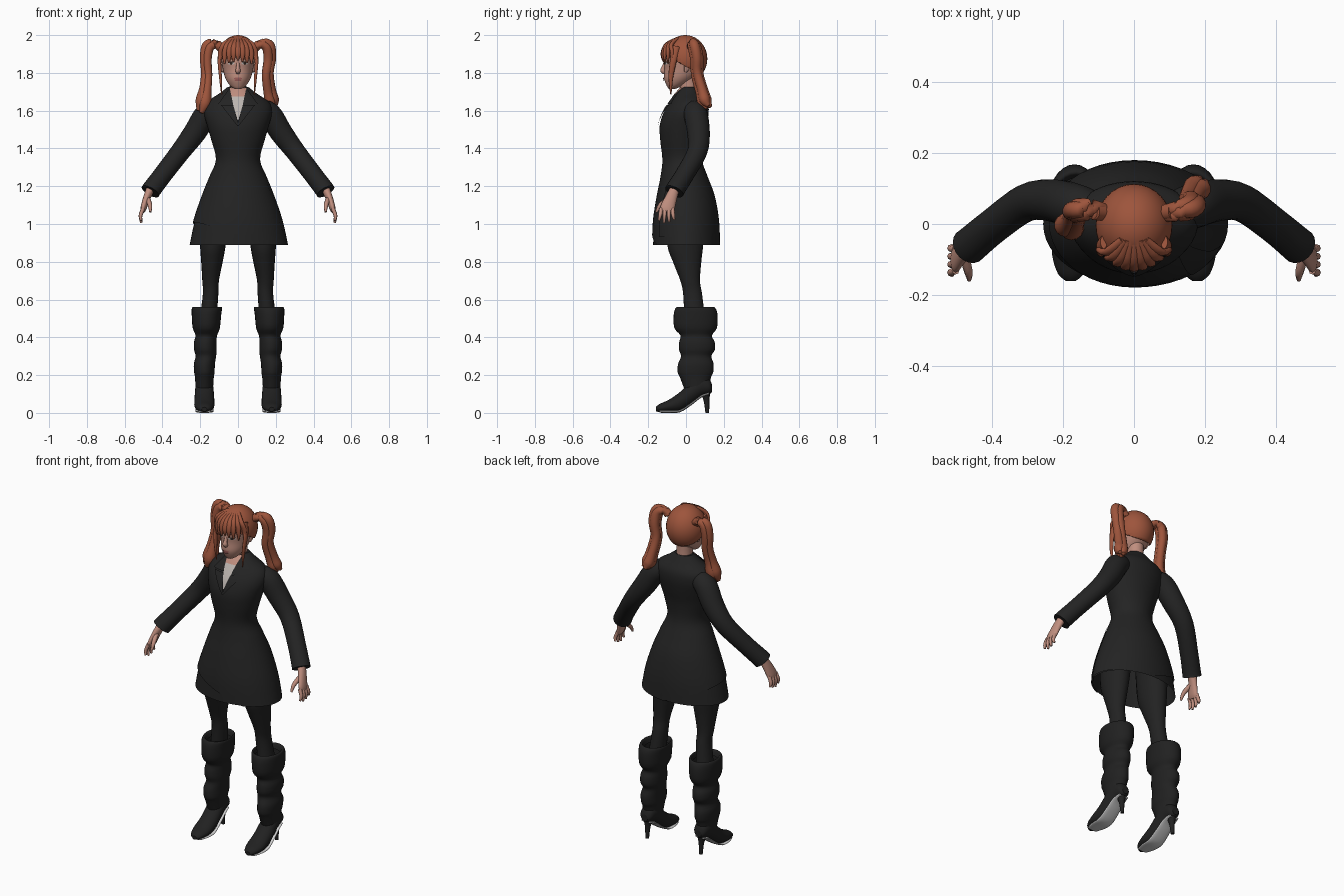
import bpy, bmesh, math
from mathutils import Vector, Matrix
from mathutils.bvhtree import BVHTree

cube = bpy.data.objects.get("Cube")
if cube:
    bpy.data.objects.remove(cube, do_unlink=True)


def material(name, red, green, blue):
    mat = bpy.data.materials.new(name)
    mat.use_nodes = True
    colour = (red, green, blue, 1)
    mat.diffuse_color = colour
    mat.node_tree.nodes["Principled BSDF"].inputs["Base Color"].default_value = colour
    return mat


COAT = material("coat_black", .017, .017, .017)
LEGGINGS = material("leggings_black", .016, .016, .016)
BOOT = material("boot_black", .015, .015, .015)
HAIR = material("copper_hair", .34, .09, .045)
SKIN = material("skin", .52, .27, .21)
SHIRT = material("pale_shirt", .5, .46, .43)
SOLE = material("pale_sole", .6, .6, .6)
LIPS = material("lips", .36, .12, .11)
EYE = material("eye_white", .55, .5, .48)
DARK = material("eye_dark", .03, .02, .015)
AXES = {"xy": (Vector((1, 0, 0)), Vector((0, 1, 0))),
        "xz": (Vector((1, 0, 0)), Vector((0, 0, 1)))}


def finish(name, bm, mat):
    """Turn a bmesh into a smooth object."""
    bmesh.ops.recalc_face_normals(bm, faces=bm.faces)
    for face in bm.faces:
        face.smooth = len(face.verts) < 5
    mesh = bpy.data.meshes.new(name)
    bm.to_mesh(mesh)
    bm.free()
    mesh.materials.append(mat)
    obj = bpy.data.objects.new(name, mesh)
    bpy.context.collection.objects.link(obj)
    return obj


def resample(points, steps):
    """Smooth curve through points of any dimension."""
    result = []
    last = len(points) - 1
    for i in range(last):
        a, b, c, d = (points[min(max(i + k, 0), last)] for k in (-1, 0, 1, 2))
        for j in range(steps):
            t = j / steps
            result.append([q + t * ((r - p) + t * ((2 * p - 5 * q + 4 * r - s)
                          + t * (3 * (q - r) + s - p))) / 2
                           for p, q, r, s in zip(a, b, c, d)])
    return result + [list(points[last])]


def sweep(name, points, mat, axes=None, side=1, sides=20, steps=4, caps=(True, True), cut=None):
    """Skin elliptical rings (x, y, z, radius, second radius) along a path."""
    rings = resample([tuple(p) if len(p) == 5 else tuple(p) + (p[3],) for p in points], steps)
    centres = [Vector(r[:3]) for r in rings]
    bm = bmesh.new()
    loops = []
    for i, (x, y, z, ra, rb) in enumerate(rings):
        if axes:
            u, v = AXES[axes]
        else:
            tangent = (centres[min(i + 1, len(rings) - 1)] - centres[max(i - 1, 0)]).normalized()
            u = tangent.cross(Vector((1, 0, 0))).normalized()
            v = tangent.cross(u)
        loop = []
        for k in range(sides):
            angle = math.tau * k / sides
            p = centres[i] + u * max(ra, .002) * math.cos(angle) + v * max(rb, .002) * math.sin(angle)
            loop.append(bm.verts.new((p.x * side, p.y, p.z)))
        loops.append(loop)
    for low, high in zip(loops, loops[1:]):
        for k in range(sides):
            n = (k + 1) % sides
            bm.faces.new((low[k], low[n], high[n], high[k]))
    for wanted, loop in zip(caps, (loops[0], loops[-1])):
        if wanted:
            bm.faces.new(loop)
    if cut:
        bmesh.ops.bisect_plane(bm, geom=bm.verts[:] + bm.edges[:] + bm.faces[:],
                               plane_co=cut[0], plane_no=cut[1], clear_inner=True)
    return finish(name, bm, mat)


def patch(name, rows, target, mat, side=1, lift=.004, across=8):
    """Thin plate laid on the front of a target; rows are (z, x start, x end)."""
    tree = BVHTree.FromPolygons([v.co for v in target.data.vertices],
                                [p.vertices for p in target.data.polygons])
    bm = bmesh.new()
    grid = []
    for z, start, end in rows:
        line = []
        for k in range(across + 1):
            x = side * (start + (end - start) * k / across)
            hit = tree.ray_cast(Vector((x, -1, z)), Vector((0, 1, 0)))[0]
            line.append(bm.verts.new((x, (hit.y if hit else 0) - lift, z)))
        grid.append(line)
    for a, b in zip(grid, grid[1:]):
        for k in range(across):
            bm.faces.new((a[k], a[k + 1], b[k + 1], b[k]))
    obj = finish(name, bm, mat)
    if sum(p.normal.y for p in obj.data.polygons) > 0:
        obj.data.flip_normals()
    return obj


def straight(first, last, steps=10):
    return [[a + (b - a) * k / steps for a, b in zip(first, last)] for k in range(steps + 1)]


def oval(x, z, rx, rz, steps=8):
    angles = [math.pi * k / steps for k in range(steps + 1)]
    return [(z + rz * math.cos(a), x - rx * math.sin(a), x + rx * math.sin(a)) for a in angles]


# Coat body: height, half width, front and back depth
outline = [(.89, .265, -.18, .18), (1.02, .236, -.175, .175), (1.15, .192, -.155, .152),
           (1.25, .152, -.135, .115), (1.34, .117, -.125, .085), (1.44, .14, -.136, .09),
           (1.52, .163, -.139, .108), (1.59, .18, -.118, .12), (1.645, .165, -.085, .115),
           (1.69, .1, -.052, .085), (1.725, .055, -.02, .06)]
body = [(0, (f + b) / 2, z, w, (b - f) / 2) for z, w, f, b in outline]
coat = sweep("coat", body, COAT, "xy", sides=48, caps=(False, True),
             cut=((0, 0, .92), (.36, .12, 1)))
sweep("coat_under_layer", [(x, y, z, w * .965, d * .965) for x, y, z, w, d in body[:4]],
      COAT, "xy", sides=48, caps=(False, False))
patch("coat_side_panel", straight((1.25, .125, .145), (.93, .165, .245)), coat, COAT, lift=.007)

# Neck opening and lapels
patch("shirt_front", straight((1.685, -.042, .042), (1.55, -.002, .002)), coat, SHIRT, lift=.006)
patch("throat", straight((1.72, -.045, .045), (1.675, -.037, .037), 5), coat, SKIN, lift=.008)
for side, word in ((1, "left"), (-1, "right")):
    patch(word + "_collar", straight((1.712, .042, .05), (1.635, .026, .105)), coat, COAT, side, .009)
    patch(word + "_lapel", straight((1.63, .025, .09), (1.52, -.004, .004)), coat, COAT, side, .009)

# Head
sweep("neck", [(0, .025, 1.64, .055, .05), (0, .014, 1.71, .044, .046), (0, .01, 1.8, .046, .05)],
      SKIN, "xy")
head = sweep("head", [(0, -.074, 1.716, .018, .018), (0, -.06, 1.732, .042, .042),
                      (0, -.036, 1.77, .066, .08), (0, -.01, 1.82, .08, .104),
                      (0, -.006, 1.88, .088, .11), (0, 0, 1.94, .078, .09),
                      (0, 0, 1.98, .04, .045)], SKIN, "xy", sides=32)
sweep("nose", [(0, -.108, 1.86, .008), (0, -.119, 1.83, .01),
               (0, -.122, 1.812, .014), (0, -.108, 1.8, .01)], SKIN, sides=12)
patch("upper_lip", oval(0, 1.771, .023, .005), head, LIPS, lift=.006)
patch("lower_lip", oval(0, 1.762, .019, .006), head, LIPS, lift=.007)

# Hair cap, trimmed from brow to nape
bm = bmesh.new()
bmesh.ops.create_uvsphere(bm, u_segments=32, v_segments=20, radius=1,
                          matrix=Matrix.Translation((0, -.004, 1.875)) @ Matrix.Diagonal((.108, .117, .125, 1)))
bmesh.ops.bisect_plane(bm, geom=bm.verts[:] + bm.edges[:] + bm.faces[:],
                       plane_co=(0, -.12, 1.9), plane_no=(0, .56, 1), clear_inner=True)
cap = finish("hair_cap", bm, HAIR)
cap.modifiers.new("thickness", "SOLIDIFY").thickness = .006

# Fringe strands
for i in range(-4, 5):
    x = i * .02
    back = 8 * x * x
    sweep("fringe_strand", [(x * .4, -.045, 1.982, .009, .012), (x * .9, -.103 + back / 2, 1.95, .011, .016),
                            (x * 1.15, -.124 + back, 1.905, .01, .016),
                            (x * 1.2, -.124 + back, 1.866 - abs(x) / 3, .003, .004)], HAIR, sides=10)

# Pigtails, each drifting its own way
tails = {
    "left": [(.09, .03, 1.94, .018), (.122, .035, 1.962, .025), (.158, .045, 1.945, .033),
             (.166, .058, 1.88, .033), (.155, .06, 1.8, .03), (.165, .085, 1.71, .032),
             (.178, .1, 1.655, .037), (.19, .12, 1.625, .012)],
    "right": [(.09, .035, 1.94, .018), (.122, .04, 1.96, .025), (.156, .04, 1.945, .031),
              (.168, .036, 1.88, .03), (.163, .028, 1.8, .028), (.17, .008, 1.72, .031),
              (.182, -.004, 1.65, .042), (.2, -.012, 1.6, .012)]}

for side, word in ((1, "left"), (-1, "right")):
    for k in range(3):
        dx, dy = (.011 * f(math.tau * k / 3) for f in (math.cos, math.sin))
        sweep(word + "_pigtail_strand", [(x + dx, y + dy, z - .006 * k, r * .78)
                                         for x, y, z, r in tails[word]], HAIR, side=side, sides=14)
    sweep(word + "_hair_tie", [(.092, .033, 1.935, .024), (.112, .035, 1.952, .024)], HAIR, side=side)
    sweep(word + "_face_lock", [(.085, -.05, 1.94, .02, .01), (.098, -.066, 1.87, .018, .01),
                                (.093, -.08, 1.78, .013, .008), (.086, -.08, 1.685, .003)],
          HAIR, side=side, sides=10)
    # Face details
    sweep(word + "_ear", [(.079, .012, 1.865, .012, .008), (.086, .01, 1.84, .02, .01),
                          (.08, -.003, 1.805, .007, .006)], SKIN, side=side, sides=12)
    patch(word + "_eye", oval(.036, 1.85, .017, .007), head, EYE, side, .004)
    patch(word + "_iris", oval(.036, 1.85, .007, .007), head, DARK, side, .006)
    patch(word + "_lashes", oval(.037, 1.858, .019, .003), head, DARK, side, .007)
    patch(word + "_brow", oval(.038, 1.875, .022, .003), head, HAIR, side, .005)

    # Sleeve and hand
    sweep(word + "_sleeve", [(.11, .035, 1.6, .055), (.165, .05, 1.583, .063), (.228, .066, 1.485, .06),
                             (.303, .06, 1.385, .053), (.395, -.005, 1.265, .05),
                             (.452, -.052, 1.19, .051), (.464, -.062, 1.172, .052)], COAT, side=side)
    sweep(word + "_palm", [(.466, -.062, 1.18, .026, .022), (.484, -.08, 1.135, .032, .019),
                           (.5, -.098, 1.085, .038, .016), (.506, -.103, 1.065, .032, .011)],
          SKIN, side=side, sides=14)
    for i in range(4):
        drop = .012 * abs(i - 1.3)
        sweep(word + "_finger", [(.502, -.131 + .02 * i, 1.082, .011), (.516, -.137 + .023 * i, 1.045, .01),
                                 (.512, -.143 + .027 * i, 1.003 + drop, .006)], SKIN, side=side, sides=8)
    sweep(word + "_thumb", [(.478, -.09, 1.135, .014), (.466, -.135, 1.1, .012),
                            (.464, -.157, 1.063, .006)], SKIN, side=side, sides=8)

    # Leg
    sweep(word + "_leg", [(.125, 0, 1.05, .08, .1), (.133, -.004, .89, .068, .095),
                          (.138, .006, .8, .057, .075), (.145, .022, .7, .044, .052),
                          (.145, .035, .63, .041, .05), (.158, .046, .5, .045, .055)], LEGGINGS, "xy", side)
    # Slouched boot shaft
    sweep(word + "_boot_shaft", [(.178, .055, .13, .046, .065), (.178, .05, .19, .05, .083),
                                 (.178, .05, .215, .054, .094), (.178, .052, .26, .056, .094),
                                 (.17, .054, .3, .054, .08), (.173, .058, .335, .06, .095),
                                 (.173, .058, .375, .06, .094), (.168, .054, .41, .057, .083),
                                 (.168, .051, .45, .072, .113), (.167, .051, .52, .078, .116),
                                 (.164, .05, .555, .08, .105), (.162, .05, .558, .07, .09),
                                 (.16, .05, .53, .062, .08)],
          BOOT, "xy", side, 28, 3, (False, False))
    # Foot: length position, top, bottom, half width
    foot = [(-.16, .03, .008, .014), (-.14, .047, .005, .036), (-.09, .07, .004, .052),
            (-.03, .112, .008, .053), (.03, .17, .046, .05), (.08, .2, .084, .046),
            (.122, .18, .1, .038), (.138, .15, .11, .02)]
    sweep(word + "_boot_foot", [(.178, y, (t + b) / 2, w, (t - b) / 2) for y, t, b, w in foot],
          BOOT, "xz", side)
    sweep(word + "_boot_sole", [(.178, y, b + .003, w * .9, .007) for y, t, b, w in foot[1:7]],
          SOLE, "xz", side, 12)
    sweep(word + "_boot_heel", [(.178, .1, .11, .03), (.178, .108, .07, .016),
                                (.178, .113, 0, .01)], BOOT, "xy", side, 12)
